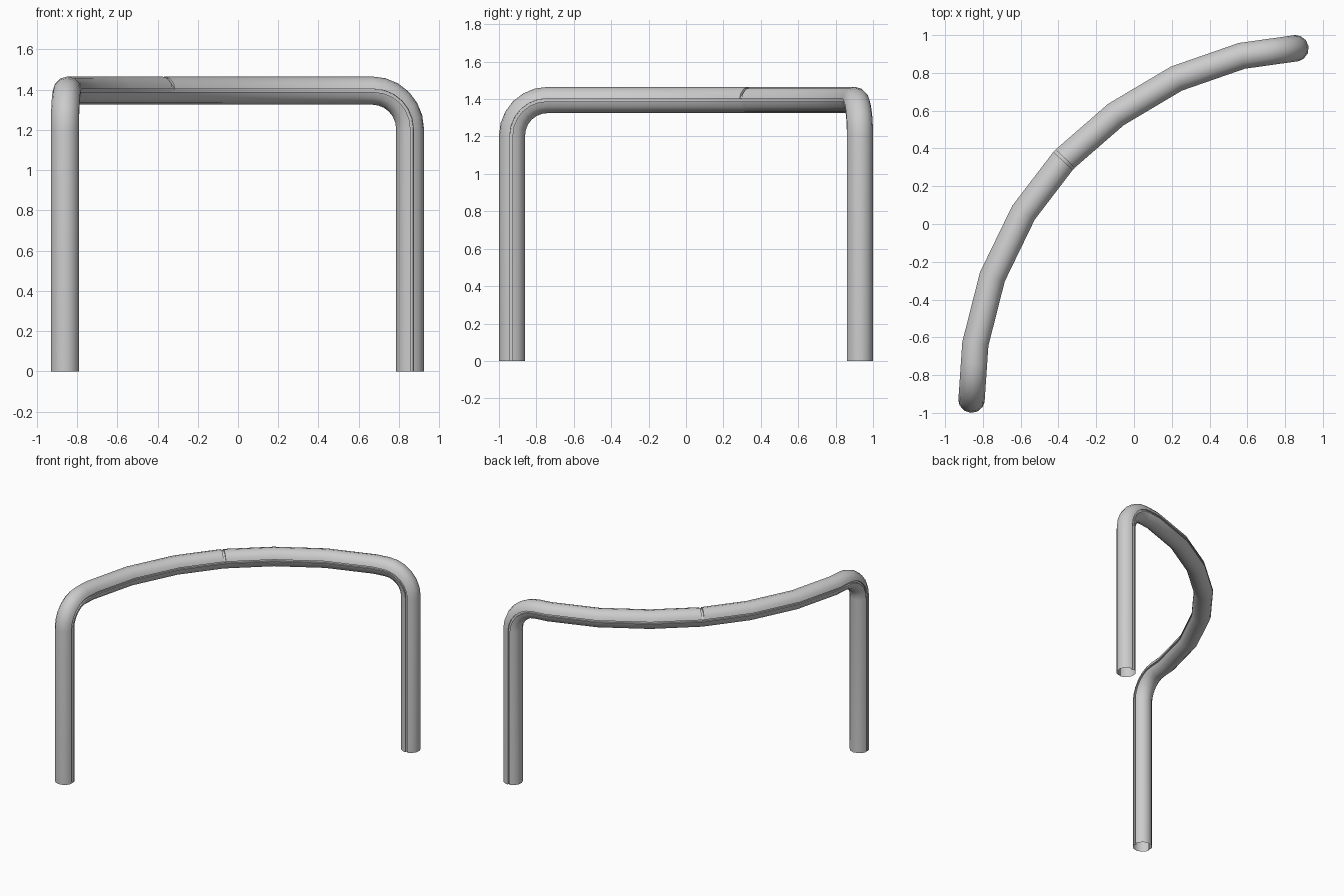
import bpy, bmesh, math
from mathutils import Vector

if "Cube" in bpy.data.objects:
    bpy.data.objects.remove(bpy.data.objects["Cube"])

R, RI = 0.07, 0.058      # tube radius, groove floor radius
TOP, BEND = 1.395, 0.19  # centreline height, corner radius
HALF_SLIT = 0.0075
UP = Vector((0, 0, 1))

# Plan of the centreline: leg, arc points, leg
plan = [Vector((x, y, TOP)) for x, y in [
    (-0.86, -0.93), (-0.84, -0.635), (-0.75, -0.28), (-0.585, 0.06), (-0.37, 0.34),
    (-0.095, 0.58), (0.225, 0.77), (0.57, 0.89), (0.855, 0.93)]]
JOINT = 4


def half_profile(sign):
    """Half shell whose two edges turn inward to form the side grooves."""
    a0 = math.asin(HALF_SLIT / R)
    angles = [a0] + [math.radians(30 * k) for k in range(1, 6)] + [math.pi - a0]
    pts = [(R * math.cos(a), R * math.sin(a)) for a in angles]
    pts = [(RI, HALF_SLIT)] + pts + [(-RI, HALF_SLIT)]
    return [(sign * x, sign * y) for x, y in pts]


profile = half_profile(1) + half_profile(-1)


def ring(center, side, up, miter=1.0, sunk=False):
    out = []
    for x, y in profile:
        if sunk and y > HALF_SLIT + 1e-4:
            x, y = x * RI / R, y * RI / R
        out.append(center + side * (x * miter) + up * y)
    return out


def leg_rings(leg, direction):
    """Rings from the foot up through the corner; direction points along the bar."""
    side = direction.cross(UP)
    rings = [ring(Vector((leg.x, leg.y, 0)), side, -direction)]
    c = leg + direction * BEND - UP * BEND
    for k in range(7):
        a = math.radians(15 * k)
        radial = -direction * math.cos(a) + UP * math.sin(a)
        rings.append(ring(c + radial * BEND, side, radial))
    return rings


d0 = (plan[1] - plan[0]).normalized()
d1 = (plan[-1] - plan[-2]).normalized()
rings = leg_rings(plan[0], d0)

# Curved top bar, with the cross slit in the upper shell
for i in range(1, len(plan) - 1):
    a = (plan[i] - plan[i - 1]).normalized()
    b = (plan[i + 1] - plan[i]).normalized()
    t = (a + b).normalized()
    side, miter = t.cross(UP), 1 / t.dot(a)
    if i == JOINT:
        for off, sunk in ((-0.008, False), (-0.008, True), (0.008, True), (0.008, False)):
            rings.append(ring(plan[i] + t * off, side, UP, miter, sunk))
    else:
        rings.append(ring(plan[i], side, UP, miter))

# Second leg uses the same sweep direction, so its side vector is flipped back
side = d1.cross(UP)
c = plan[-1] - d1 * BEND - UP * BEND
for k in range(7):
    a = math.radians(15 * k)
    radial = UP * math.cos(a) + d1 * math.sin(a)
    rings.append(ring(c + radial * BEND, side, radial))
rings.append(ring(Vector((plan[-1].x, plan[-1].y, 0)), side, d1))

# Skin the rings into an open-ended tube
bm = bmesh.new()
vs = [[bm.verts.new(p) for p in r] for r in rings]
n = len(profile)
for r0, r1 in zip(vs, vs[1:]):
    for j in range(n):
        k = (j + 1) % n
        bm.faces.new((r0[j], r0[k], r1[k], r1[j]))
bmesh.ops.remove_doubles(bm, verts=bm.verts, dist=1e-5)
bmesh.ops.recalc_face_normals(bm, faces=bm.faces)
mesh = bpy.data.meshes.new("bent_handrail")
bm.to_mesh(mesh)
bm.free()
rail = bpy.data.objects.new("bent_handrail", mesh)
bpy.context.collection.objects.link(rail)
bpy.context.view_layer.objects.active = rail
rail.select_set(True)
bpy.ops.object.shade_smooth_by_angle(angle=math.radians(40))
